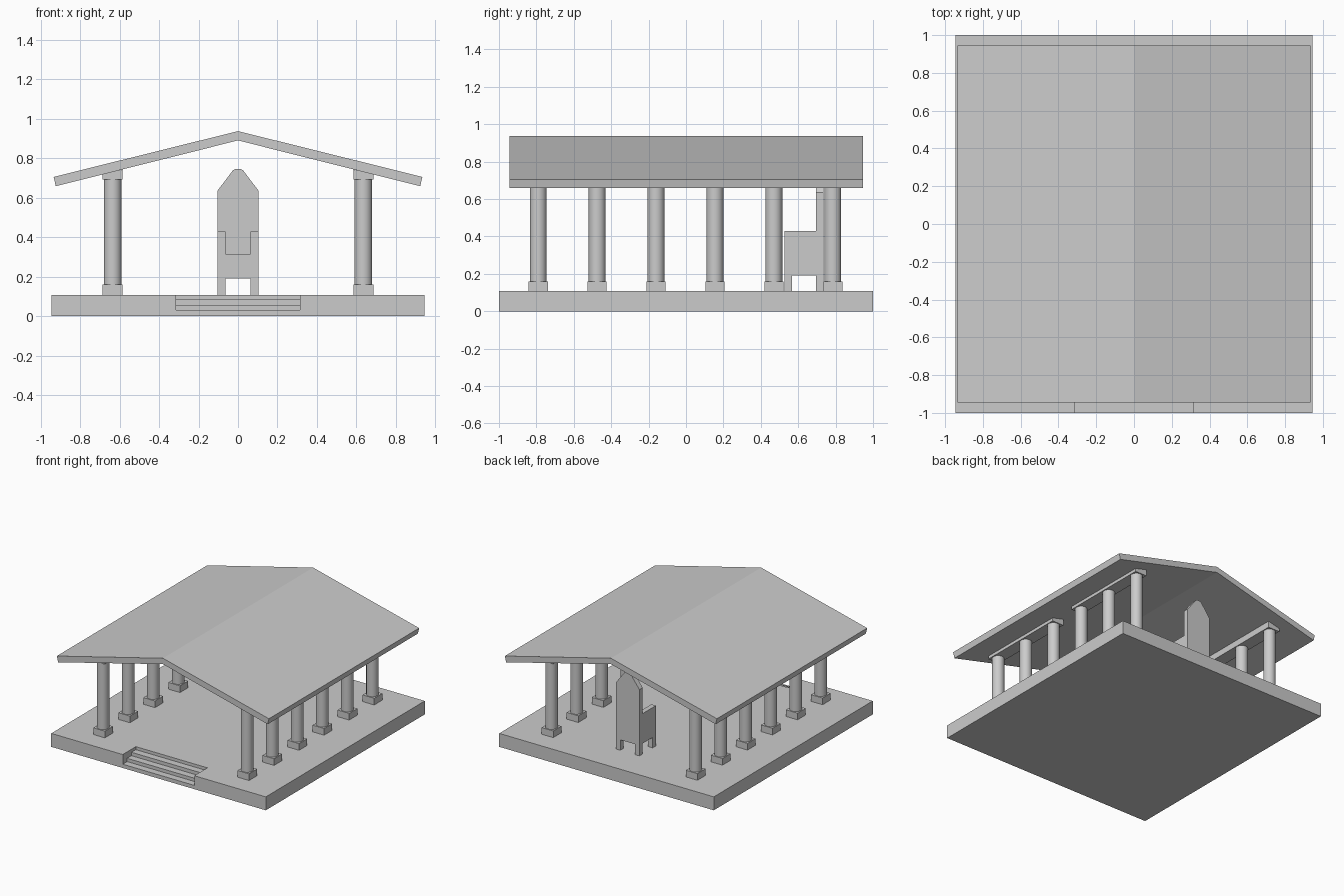
import bpy, bmesh

if "Cube" in bpy.data.objects:
    bpy.data.objects.remove(bpy.data.objects["Cube"])

DECK = 0.107          # top of the platform
COL_X = 0.635
BEAM_Z = 0.693        # top of the columns


def extrude(name, profile, axis, a, b):
    """Prism from a 2D profile: (x, z) swept along y, or (y, z) swept along x."""
    bm = bmesh.new()
    place = (lambda p, t: (p[0], t, p[1])) if axis == 'y' else (lambda p, t: (t, p[0], p[1]))
    face = bm.faces.new([bm.verts.new(place(p, a)) for p in profile])
    new = bmesh.ops.extrude_face_region(bm, geom=[face])['geom']
    step = (0, b - a, 0) if axis == 'y' else (b - a, 0, 0)
    bmesh.ops.translate(bm, vec=step, verts=[v for v in new if isinstance(v, bmesh.types.BMVert)])
    bmesh.ops.recalc_face_normals(bm, faces=bm.faces)
    me = bpy.data.meshes.new(name)
    bm.to_mesh(me)
    bm.free()
    ob = bpy.data.objects.new(name, me)
    bpy.context.collection.objects.link(ob)
    return ob


def box(name, x0, x1, y0, y1, z0, z1):
    return extrude(name, [(x0, z0), (x1, z0), (x1, z1), (x0, z1)], 'y', y0, y1)


def mirrored(half):
    """Complete a right-half outline with its mirror image."""
    return half + [(-x, z) for x, z in reversed(half) if x != 0]


# Platform with a stair recess cut into the front
platform = box("platform", -0.945, 0.945, -1, 1, 0, DECK)
stairs = [(-1.1, 0.03), (-0.945, 0.03), (-0.945, 0.056), (-0.89, 0.056),
          (-0.89, 0.083), (-0.835, 0.083), (-0.835, 0.2), (-1.1, 0.2)]
cutter = extrude("stair_cutter", stairs, 'x', -0.315, 0.315)
cutter.hide_render = True
cutter.hide_viewport = True
cut = platform.modifiers.new("stairs", 'BOOLEAN')
cut.operation = 'DIFFERENCE'
cut.solver = 'EXACT'
cut.object = cutter

# Gabled roof slab
roof = [(0, 0.937), (0.934, 0.705), (0.923, 0.658), (0, 0.89),
        (-0.923, 0.658), (-0.934, 0.705)]
extrude("roof", roof, 'y', -0.945, 0.945)

# Two rows of six columns on square plinths
rows_y = [-0.79 + 0.315 * i for i in range(6)]
for s in (-1, 1):
    for y in rows_y:
        x = s * COL_X
        box("plinth", x - 0.051, x + 0.051, y - 0.051, y + 0.051, DECK, 0.16)
        bpy.ops.mesh.primitive_cylinder_add(vertices=32, radius=0.045, depth=BEAM_Z - 0.16,
                                            location=(x, y, (BEAM_Z + 0.16) / 2))
        bpy.context.object.name = "column"
        bpy.ops.object.shade_smooth_by_angle()
    # Beams, each carried by three columns, with tops following the roof slope
    beam = [(s * 0.584, BEAM_Z), (s * 0.686, BEAM_Z), (s * 0.686, 0.718), (s * 0.584, 0.743)]
    for i in (0, 3):
        extrude("beam", beam, 'y', rows_y[i] - 0.051, rows_y[i + 2] + 0.051)

# Throne: seat with arms, tall pointed back, four legs
seat = mirrored([(0.104, 0.19), (0.104, 0.428), (0.064, 0.428), (0.064, 0.315)])
extrude("throne_seat", seat, 'y', 0.527, 0.694)
back = mirrored([(0.104, 0.19), (0.104, 0.635), (0.026, 0.738), (0.014, 0.745)])
extrude("throne_back", back, 'y', 0.694, 0.735)
for s in (-1, 1):
    for y in (0.527, 0.694):
        box("throne_leg", s * 0.064, s * 0.104, y, y + 0.041, DECK, 0.19)
